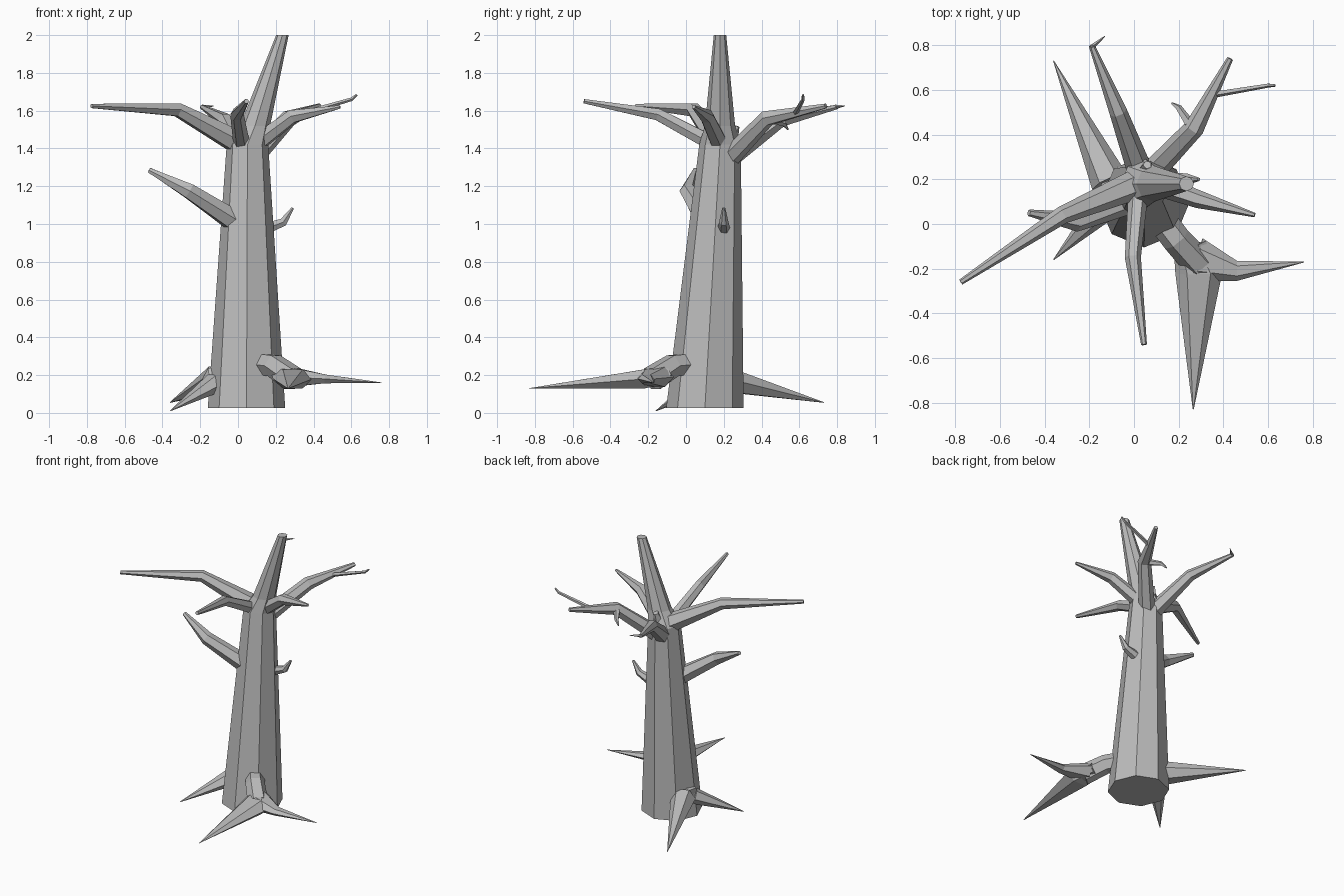
import bpy, bmesh, math
from mathutils import Vector

cube = bpy.data.objects.get("Cube")
if cube:
    bpy.data.objects.remove(cube, do_unlink=True)

bark = bpy.data.materials.new("grey_bark")
bark.use_nodes = True
GREY = (0.5, 0.5, 0.5, 1)
bark.diffuse_color = GREY
bark.node_tree.nodes["Principled BSDF"].inputs["Base Color"].default_value = GREY


def limb(name, path, sides=6, flat=1.0, level=False, turn=0.0):
    """Tapered faceted tube; path entries are (x, y, z, radius)."""
    pts = [Vector(p[:3]) for p in path]
    bm = bmesh.new()
    rings = []
    for i, p in enumerate(pts):
        a, b = pts[max(i - 1, 0)], pts[min(i + 1, len(pts) - 1)]
        t = Vector((0, 0, 1)) if level else (b - a).normalized()
        ref = Vector((0, 1, 0)) if abs(t.z) > 0.9 else Vector((0, 0, 1))
        side = t.cross(ref).normalized()
        up = side.cross(t) * flat
        ring = []
        for k in range(sides):
            ang = math.tau * k / sides + turn
            ring.append(bm.verts.new(p + path[i][3] * (side * math.cos(ang) + up * math.sin(ang))))
        rings.append(ring)
    for r0, r1 in zip(rings, rings[1:]):
        for k in range(sides):
            n = (k + 1) % sides
            bm.faces.new((r0[k], r0[n], r1[n], r1[k]))
    bm.faces.new(rings[0])
    bm.faces.new(rings[-1])
    bmesh.ops.recalc_face_normals(bm, faces=bm.faces)
    me = bpy.data.meshes.new(name)
    bm.to_mesh(me)
    bm.free()
    me.materials.append(bark)
    ob = bpy.data.objects.new(name, me)
    bpy.context.collection.objects.link(ob)
    return ob


# Trunk and its leaning top
limb("trunk", [(.045, .1, .025, .205), (.05, .18, 1.42, .11), (.09, .18, 1.52, .08),
               (.235, .18, 2, .033)], sides=8, level=True)

# Crown branches
limb("right_branch", [(.04, .19, 1.41, .07), (-.32, .04, 1.605, .04), (-.775, -.26, 1.625, .013)])
limb("front_branch", [(.02, .15, 1.42, .045), (-.005, -.15, 1.58, .036), (.045, -.54, 1.65, .013)])
limb("back_left_branch", [(.07, .22, 1.34, .055), (.27, .43, 1.56, .045), (.43, .74, 1.625, .014)])
limb("left_branch", [(.09, .18, 1.42, .05), (.29, .11, 1.57, .04), (.54, .04, 1.62, .01)])
limb("back_branch", [(.04, .2, 1.33, .06), (-.07, .5, 1.55, .04), (-.19, .8, 1.62, .013)])
limb("back_stub", [(.05, .21, 1.36, .06), (.06, .265, 1.52, .02)], sides=5)

# Twigs
limb("left_twig", [(.36, .58, 1.59, .015), (.6, .62, 1.66, .01), (.63, .62, 1.685, .006)], sides=5)
limb("inner_twig", [(.26, .43, 1.56, .025), (.2, .52, 1.53, .015), (.17, .54, 1.5, .005)], sides=5)
limb("back_twig", [(-.19, .79, 1.62, .012), (-.13, .84, 1.625, .002)], sides=4)

# Branches halfway up the trunk
limb("right_mid_branch", [(-.01, .11, 1.01, .062), (-.26, .01, 1.175, .045), (-.47, .05, 1.285, .015)])
limb("left_mid_branch", [(.16, .2, .98, .033), (.24, .2, 1.01, .025), (.29, .2, 1.085, .008)])

# Forked front root
limb("front_root", [(.1, .05, .26, .065), (.19, -.07, .25, .065), (.29, -.18, .18, .07)])
limb("front_root_spike", [(.25, -.1, .2, .075), (.29, -.22, .18, .105), (.265, -.83, .13, .002)],
     flat=.55)
limb("left_root_spike", [(.28, -.16, .19, .1), (.46, -.21, .18, .045), (.76, -.17, .16, .002)],
     flat=.6)

# Forked back root
limb("back_root", [(-.02, .12, .21, .07), (-.14, .14, .18, .065)])
limb("back_root_spike", [(-.11, .19, .18, .085), (-.36, .73, .055, .002)], flat=.9)
limb("right_root_spike", [(-.12, .09, .16, .07), (-.36, -.16, .01, .002)], flat=.8)
